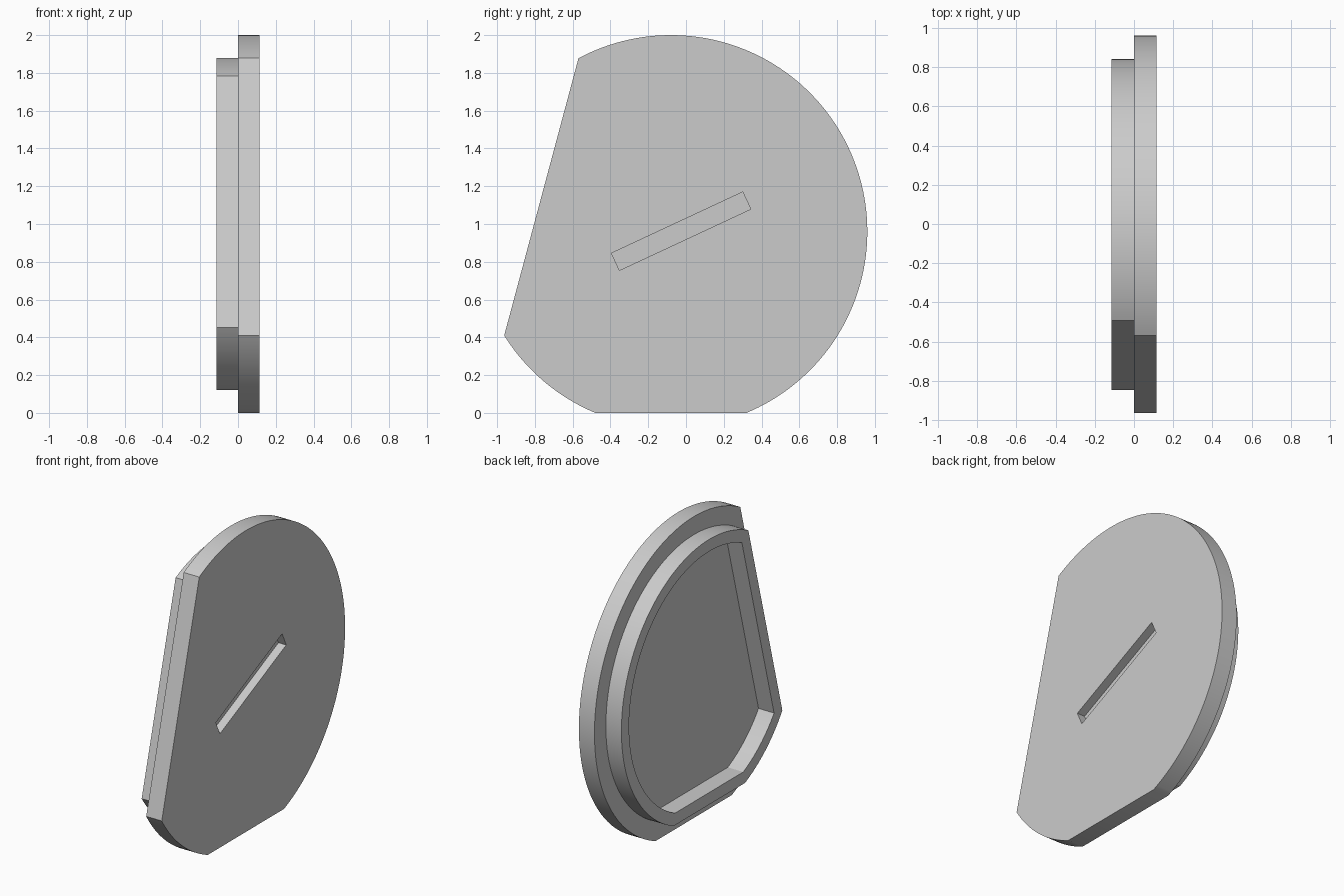
import bpy
import bmesh
from math import acos, cos, sin, radians
from mathutils import Matrix

if "Cube" in bpy.data.objects:
    bpy.data.objects.remove(bpy.data.objects["Cube"], do_unlink=True)

HALF = 0.114                # half of the total thickness
CY, CZ = -0.08, 0.96        # centre of the round outline
SLANT, BASE = radians(165), radians(270)   # directions the two flats face

grey = bpy.data.materials.new("plain grey")
grey.use_nodes = True
grey.diffuse_color = (0.6, 0.6, 0.6, 1)
grey.node_tree.nodes["Principled BSDF"].inputs["Base Color"].default_value = (0.6, 0.6, 0.6, 1)


def outline(radius, slant_dist, base_dist):
    """Circle cut by a slanted flat and a bottom flat, as (y, z) points."""
    hs, hb = acos(slant_dist / radius), acos(base_dist / radius)
    arcs = [(BASE + hb - radians(360), SLANT - hs, 96), (SLANT + hs, BASE - hb, 20)]
    points = []
    for start, end, steps in arcs:
        for i in range(steps + 1):
            a = start + (end - start) * i / steps
            points.append((CY + radius * cos(a), CZ + radius * sin(a)))
    return points


def loop(bm, points, x):
    return [bm.verts.new((x, y, z)) for y, z in points]


def bridge(bm, a, b):
    for i in range(len(a)):
        j = (i + 1) % len(a)
        bm.faces.new((a[i], a[j], b[j], b[i]))


def finish(bm, name):
    bmesh.ops.recalc_face_normals(bm, faces=bm.faces)
    mesh = bpy.data.meshes.new(name)
    bm.to_mesh(mesh)
    bm.free()
    mesh.materials.append(grey)
    obj = bpy.data.objects.new(name, mesh)
    bpy.context.collection.objects.link(obj)
    return obj


def activate(obj):
    bpy.ops.object.select_all(action='DESELECT')
    obj.select_set(True)
    bpy.context.view_layer.objects.active = obj


# Cover plate
bm = bmesh.new()
profile = outline(1.04, 0.71, 0.96)
inner, outer = loop(bm, profile, 0), loop(bm, profile, HALF)
bridge(bm, inner, outer)
bm.faces.new(inner)
bm.faces.new(outer)
plate = finish(bm, "cover_plate")

# Blind slot, sunk halfway into the plate
bm = bmesh.new()
place = Matrix.Translation((HALF, -0.026, 0.962)) @ Matrix.Rotation(radians(25), 4, 'X')
bmesh.ops.create_cube(bm, size=1, matrix=place @ Matrix.Diagonal((HALF, 0.767, 0.1, 1)))
cutter = finish(bm, "slot_cutter")
cutter.hide_render = True
cut = plate.modifiers.new("slot", 'BOOLEAN')
cut.operation = 'DIFFERENCE'
cut.solver = 'EXACT'
cut.object = cutter
activate(plate)
bpy.ops.object.modifier_apply(modifier=cut.name)
bpy.data.objects.remove(cutter, do_unlink=True)

# Raised rim on the other side, open to the plate
bm = bmesh.new()
wide, narrow = outline(0.92, 0.61, 0.84), outline(0.84, 0.53, 0.76)
loops = [loop(bm, wide, 0), loop(bm, wide, -HALF), loop(bm, narrow, -HALF), loop(bm, narrow, 0)]
for a, b in zip(loops, loops[1:] + loops[:1]):
    bridge(bm, a, b)
rim = finish(bm, "raised_rim")

for obj in (plate, rim):
    activate(obj)
    bpy.ops.object.shade_smooth_by_angle(angle=radians(25))
